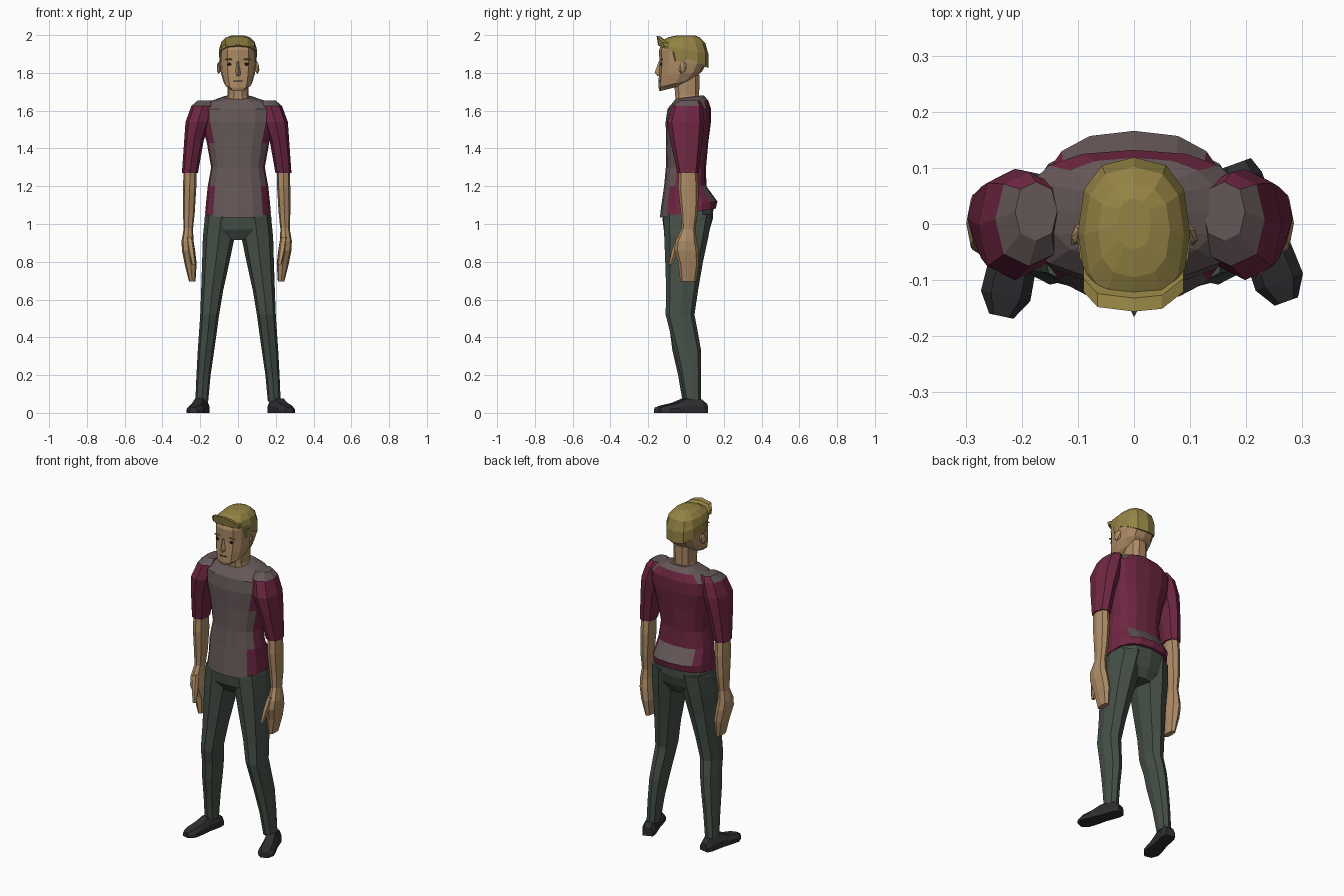
import bpy, bmesh, math
from mathutils import Vector, Matrix


def mat(name, r, g, b):
    m = bpy.data.materials.new(name)
    m.diffuse_color = (r, g, b, 1)
    return m


SKIN = mat("skin", .42, .26, .13)
HAIR = mat("hair", .30, .23, .06)
WINE = mat("wine_cloth", .16, .02, .055)
GREY = mat("grey_cloth", .13, .095, .095)
PANTS = mat("trouser_cloth", .06, .08, .062)
SHOE = mat("shoe_leather", .028, .028, .031)
DARK = mat("dark", .02, .018, .018)


def loft(name, rings, mats, pick=None):
    """Skin a list of point rings into a closed, flat-shaded mesh."""
    bm = bmesh.new()
    vs = [[bm.verts.new(p) for p in ring] for ring in rings]
    n = len(rings[0])
    for a, b in zip(vs, vs[1:]):
        for i in range(n):
            j = (i + 1) % n
            bm.faces.new((a[i], a[j], b[j], b[i]))
    bm.faces.new(vs[0])
    bm.faces.new(vs[-1])
    bmesh.ops.recalc_face_normals(bm, faces=bm.faces)
    if pick:
        bm.normal_update()
        for f in bm.faces:
            f.material_index = pick(f.calc_center_median(), f.normal)
    me = bpy.data.meshes.new(name)
    bm.to_mesh(me)
    bm.free()
    for m in mats:
        me.materials.append(m)
    ob = bpy.data.objects.new(name, me)
    bpy.context.collection.objects.link(ob)
    return ob


def oval(z, x0, x1, y0, y1, tilt=0, n=8, p=2.5, s=1):
    """Horizontal rounded ring filling x0..x1, y0..y1; tilt slopes it along y."""
    pts = []
    for k in range(n):
        a = 2 * math.pi * k / n
        c, d = math.cos(a), math.sin(a)
        u = math.copysign(abs(c) ** (2 / p), c) if abs(c) > 1e-6 else 0
        v = math.copysign(abs(d) ** (2 / p), d) if abs(d) > 1e-6 else 0
        x = (x0 + x1) / 2 + u * (x1 - x0) / 2
        dy = v * (y1 - y0) / 2
        pts.append(Vector((s * x, (y0 + y1) / 2 + dy, z + tilt * dy)))
    return pts


def body(name, rows, mats, n=12, p=2.5, pick=None):
    """Centred part; rows are (z, half width, front y, back y, tilt)."""
    return loft(name, [oval(z, -w, w, f, b, t, n, p) for z, w, f, b, t in rows], mats, pick)


def limb(name, rows, mats, s, dx=0, n=8, p=2.4, pick=None):
    """Side part; rows are (z, inner x, outer x, front y, back y)."""
    return loft(name, [oval(z, a + dx, b + dx, f, k, 0, n, p, s) for z, a, b, f, k in rows], mats, pick)


def blob(name, loc, size, m, rot=(0, 0, 0)):
    bpy.ops.mesh.primitive_ico_sphere_add(subdivisions=1, radius=1, location=loc, rotation=rot)
    ob = bpy.context.object
    ob.name, ob.scale = name, size
    ob.data.materials.append(m)
    return ob


# shirt with grey front panel and yoke
body("shirt", [
    (1.058, .174, -.138, .158, .16), (1.105, .170, -.132, .166, .1),
    (1.20, .160, -.116, .108, 0), (1.30, .142, -.107, .106, 0),
    (1.43, .165, -.105, .118, 0), (1.54, .195, -.108, .132, 0),
    (1.61, .200, -.098, .132, 0), (1.65, .150, -.068, .118, .05),
    (1.672, .078, -.055, .092, .13)], [WINE, GREY], 16, 2.5,
    lambda c, n: int((c.y < 0 and abs(c.x) < .135 and n.y < -.4) or n.z > .5))

# hips of the trousers
body("trouser_hips", [
    (1.09, .162, -.122, .145, 0), (1.03, .178, -.125, .143, 0),
    (.97, .178, -.118, .125, 0), (.915, .10, -.085, .095, 0)], [PANTS])

for s, side in ((1, "right"), (-1, "left")):
    arm_dx = -.007 * s
    # sleeve and shoulder
    limb("sleeve_" + side, [
        (1.655, .13, .205, -.03, .075), (1.625, .12, .24, -.075, .092),
        (1.54, .14, .271, -.10, .098), (1.44, .175, .278, -.083, .088),
        (1.27, .205, .290, -.045, .066)], [WINE, GREY], s, arm_dx,
        pick=lambda c, n: int(n.z > .6))
    # forearm
    limb("forearm_" + side, [
        (1.30, .213, .281, -.038, .058), (1.19, .214, .284, -.042, .068),
        (1.06, .222, .284, -.028, .062), (.965, .232, .281, -.022, .048)], [SKIN], s, arm_dx)
    # hand and thumb
    limb("hand_" + side, [
        (.98, .232, .280, -.022, .048), (.91, .228, .292, -.055, .058),
        (.86, .220, .290, -.062, .068), (.79, .212, .276, -.042, .070),
        (.695, .218, .252, -.030, .055)], [SKIN], s, arm_dx)
    limb("thumb_" + side, [
        (.93, .232, .268, -.055, -.01), (.86, .222, .258, -.078, -.035),
        (.785, .216, .238, -.092, -.072)], [SKIN], s, arm_dx, 6)
    # trouser leg, the left ankle sitting slightly forward
    k = 0 if s > 0 else -.012
    limb("trouser_leg_" + side, [
        (1.05, .0, .174, -.12, .14), (.93, .018, .186, -.115, .118),
        (.80, .045, .190, -.110, .090), (.65, .078, .195, -.105, .064),
        (.52, .100, .200, -.108, .045), (.43, .112, .206, -.085, .062),
        (.33, .126, .213, -.060 + k, .080 + k), (.20, .145, .220, -.030 + k, .080 + k),
        (.06, .158, .226, -.006 + k, .078 + k)], [PANTS], s)
    # shoe, pointing outwards
    ang = math.radians(20 if s > 0 else 12)
    org = Vector((.182 * s, .108 if s > 0 else .092, 0))
    turn = Matrix.Rotation(ang * s, 3, 'Z')
    shoe = []
    for v, w, h in ((0, .028, .045), (.03, .038, .07), (.115, .037, .075),
                    (.17, .043, .052), (.225, .045, .04), (.262, .022, .028)):
        sec = ((-w, 0), (w, 0), (w, h * .5), (w * .6, h), (-w * .6, h), (-w, h * .5))
        shoe.append([org + turn @ Vector((x, -v, z)) for x, z in sec])
    loft("shoe_" + side, shoe, [SHOE])
    # ear, eye, brow
    blob("ear_" + side, (.101 * s, -.018, 1.828), (.011, .022, .036), SKIN, (-.2, 0, .35 * s))
    blob("eye_" + side, (.046 * s, -.128, 1.846), (.014, .010, .009), DARK)
    blob("brow_" + side, (.047 * s, -.130, 1.872), (.024, .009, .005), HAIR)
    # sideburn
    limb("sideburn_" + side, [
        (1.91, .07, .100, -.075, .02), (1.86, .07, .0985, -.062, .0)], [HAIR], s)

# neck and head
body("neck", [
    (1.63, .075, -.055, .085, .1), (1.68, .056, -.060, .072, 0),
    (1.79, .058, -.068, .075, 0)], [SKIN], 10)
body("head", [
    (1.718, .042, -.140, -.02, .25), (1.745, .074, -.146, .040, .25),
    (1.795, .090, -.144, .084, .1), (1.85, .096, -.140, .110, 0),
    (1.92, .096, -.143, .112, 0), (1.965, .080, -.125, .085, 0)], [SKIN], 12, 2.6)

# nose and lips
loft("nose", [[Vector((-w, -.130, z)), Vector((0, y, z - .004)), Vector((w, -.130, z))]
              for z, w, y in ((1.865, .010, -.144), (1.805, .018, -.166), (1.786, .020, -.150))], [SKIN])
blob("mouth", (0, -.138, 1.757), (.032, .010, .005), DARK)

# hair cap and raised fringe
body("hair_cap", [
    (1.886, .100, -.149, .118, -.45), (1.925, .100, -.150, .119, -.2),
    (1.962, .089, -.140, .102, -.03), (1.988, .064, -.095, .072, 0),
    (1.999, .030, -.045, .045, 0)], [HAIR], 12, 2.5)
fringe = []
for x, y, z, h in ((-.09, -.105, 1.95, .012), (-.065, -.132, 1.968, .02),
                   (0, -.140, 1.972, .024), (.05, -.135, 1.966, .021), (.088, -.105, 1.948, .012)):
    fringe.append([Vector((x, y - .016, z + h)), Vector((x, y + .008, z + h * .8)),
                   Vector((x, y + .03, z - h * .6)), Vector((x, y - .008, z - h))])
loft("hair_fringe", fringe, [HAIR])
